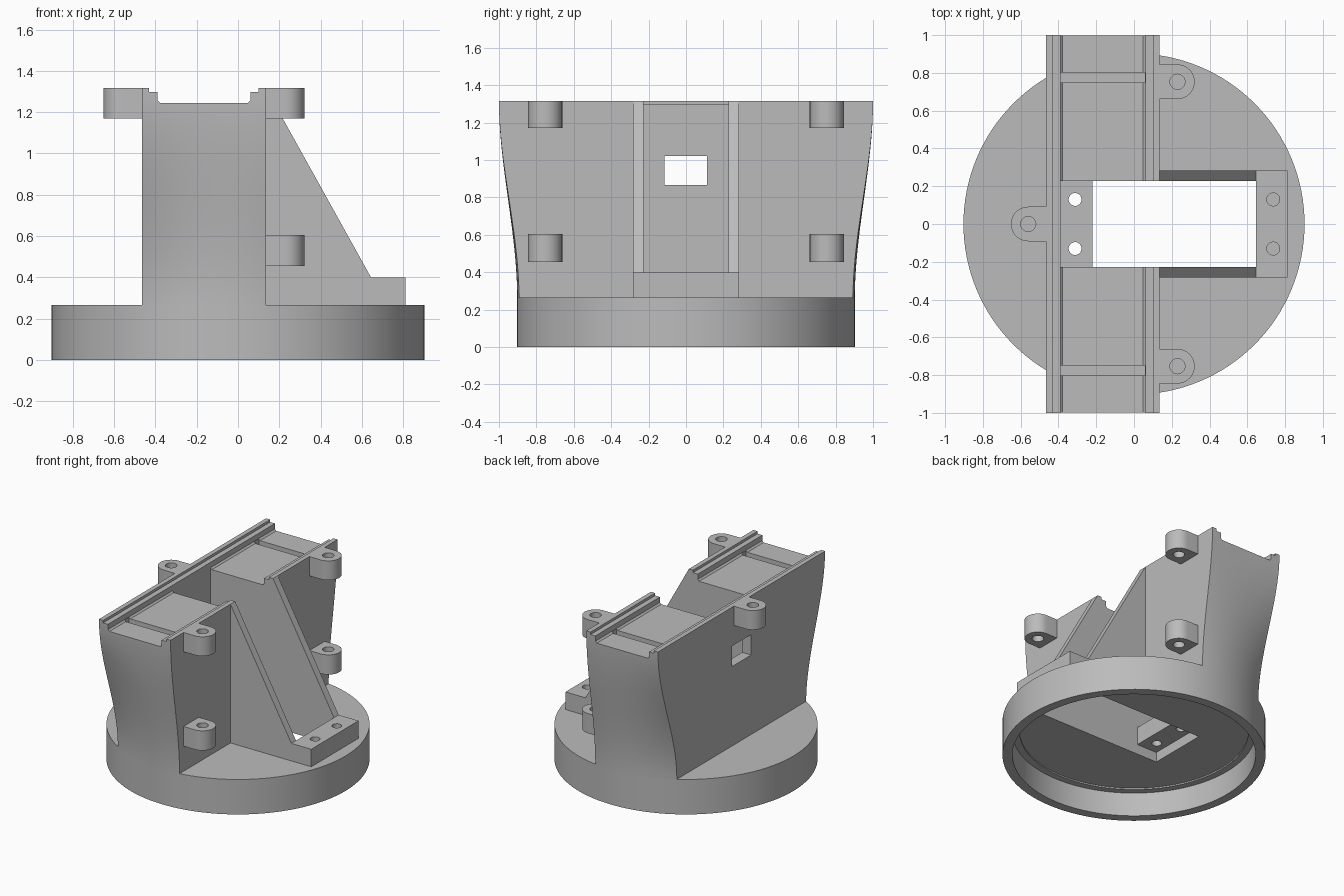
import bpy, bmesh, math
from mathutils import Matrix

if "Cube" in bpy.data.objects:
    bpy.data.objects.remove(bpy.data.objects["Cube"], do_unlink=True)

grey = bpy.data.materials.new("plain grey")
grey.use_nodes = True
grey.diffuse_color = (0.5, 0.5, 0.5, 1)
grey.node_tree.nodes["Principled BSDF"].inputs["Base Color"].default_value = (0.5, 0.5, 0.5, 1)

R, DECK, TOP = 0.903, 0.265, 1.316      # base radius, base top, tower top
LEFT, RIGHT = -0.465, 0.135             # tower sides in x
SLOT = 0.227                            # half width of the central channel


def make(name, bm):
    bmesh.ops.recalc_face_normals(bm, faces=bm.faces)
    mesh = bpy.data.meshes.new(name)
    bm.to_mesh(mesh)
    bm.free()
    mesh.materials.append(grey)
    ob = bpy.data.objects.new(name, mesh)
    bpy.context.collection.objects.link(ob)
    return ob


def prism(name, outline, low, high, axis="z"):
    """Extrude a closed outline along z, or an x-z outline along y."""
    bm = bmesh.new()
    put = (lambda a, b, c: (a, b, c)) if axis == "z" else (lambda a, b, c: (a, c, b))
    face = bm.faces.new([bm.verts.new(put(a, b, low)) for a, b in outline])
    new = bmesh.ops.extrude_face_region(bm, geom=[face])["geom"]
    moved = [v for v in new if isinstance(v, bmesh.types.BMVert)]
    bmesh.ops.translate(bm, verts=moved, vec=put(0, 0, high - low))
    return make(name, bm)


def box(name, x, y, z):
    return prism(name, [(x[0], y[0]), (x[1], y[0]), (x[1], y[1]), (x[0], y[1])], *z)


def rod(name, x, y, r, low, high, n=32):
    ring = [(x + r * math.cos(2 * math.pi * i / n), y + r * math.sin(2 * math.pi * i / n)) for i in range(n)]
    return prism(name, ring, low, high)


def cut(ob, *cutters):
    bpy.context.view_layer.objects.active = ob
    for c in cutters:
        mod = ob.modifiers.new("cut", "BOOLEAN")
        mod.operation, mod.solver, mod.object = "DIFFERENCE", "EXACT", c
        bpy.ops.object.modifier_apply(modifier=mod.name)
        bpy.data.objects.remove(c, do_unlink=True)


def smooth(ob):
    bpy.ops.object.select_all(action="DESELECT")
    ob.select_set(True)
    bpy.context.view_layer.objects.active = ob
    bpy.ops.object.shade_smooth_by_angle(angle=math.radians(30))


# Round base, hollow underneath, with a slot through its deck
base = rod("round_base", 0, 0, R, 0, DECK, 128)
cut(base,
    rod("hollow", 0, 0, 0.835, -0.1, 0.18, 128),
    rod("inner_step", 0, 0, 0.785, 0.1, 0.19, 128),
    box("deck_slot", (-0.39, 0.645), (-SLOT, SLOT), (0.1, 0.5)))
smooth(base)

# Tower: its ends blend from the base circle up to straight edges
bm = bmesh.new()
NX, NZ = 16, 24
ends = []
for side in (1, -1):
    grid = []
    for k in range(NZ + 1):
        t = k / NZ
        s = t * t * (3 - 2 * t)
        row = []
        for i in range(NX + 1):
            x = LEFT + (RIGHT - LEFT) * i / NX
            y = math.sqrt(R * R - x * x) * (1 - s) + s
            row.append(bm.verts.new((x, side * y, DECK + (TOP - DECK) * t)))
        grid.append(row)
    for k in range(NZ):
        for i in range(NX):
            bm.faces.new((grid[k][i], grid[k][i + 1], grid[k + 1][i + 1], grid[k + 1][i]))
    ends.append(grid)
a, b = ends
for row in (0, NZ):
    bm.faces.new(a[row] + b[row][::-1])
for col in (0, NX):
    bm.faces.new([r[col] for r in a] + [r[col] for r in reversed(b)])
tower = make("tower", bm)

# Stepped trough, cross grooves, channel, window and ledge holes
trough = [(-0.43, 1.5), (-0.43, 1.297), (-0.39, 1.297), (-0.39, 1.257), (-0.378, 1.245),
          (0.048, 1.245), (0.06, 1.257), (0.06, 1.297), (0.1, 1.297), (0.1, 1.5)]
cut(tower,
    prism("trough", trough, -1.2, 1.2, "y"),
    box("channel", (-0.39, 1), (-SLOT, SLOT), (0.4, 2)),
    box("shaft", (-0.22, 1), (-SLOT, SLOT), (0.1, 0.6)),
    box("window", (-0.6, -0.3), (-0.115, 0.112), (0.867, 1.022)),
    *[box("groove", (-0.388, 0.058), sorted((s * 0.748, s * 0.803)), (1.2, 1.4)) for s in (1, -1)],
    *[rod("ledge_hole", -0.312, s * 0.13, 0.034, 0.1, 0.6) for s in (1, -1)])
smooth(tower)

# Sloped bracket: two fins joined by a foot block with two screw holes
bracket = prism("sloped_bracket", [(RIGHT, DECK), (0.812, DECK), (0.812, 0.398), (0.645, 0.398), (RIGHT, TOP)],
                -0.283, 0.283, "y")
cut(bracket,
    box("bracket_gap", (0, 0.645), (-SLOT, SLOT), (0.1, 2)),
    *[rod("foot_hole", 0.737, s * 0.13, 0.034, 0.1, 0.6) for s in (1, -1)])
smooth(bracket)


# Screw lugs: a block with a rounded end and a vertical hole
def lug(name, wall, out, y, low, high):
    cx, r = wall + out * 0.095, 0.0915
    arc = [(cx + out * r * math.sin(math.pi * i / 20), y - r * math.cos(math.pi * i / 20)) for i in range(21)]
    ob = prism(name, [(wall, y - r)] + arc + [(wall, y + r)], low, high)
    cut(ob, rod("lug_hole", cx, y, 0.04, low - 0.1, high + 0.1))
    smooth(ob)


for label, y in (("front", -0.753), ("back", 0.753)):
    lug(f"upper_{label}_lug", RIGHT, 1, y, 1.17, TOP)
    lug(f"lower_{label}_lug", RIGHT, 1, y, 0.455, 0.604)
lug("right_side_lug", LEFT, -1, 0, 1.17, TOP)
